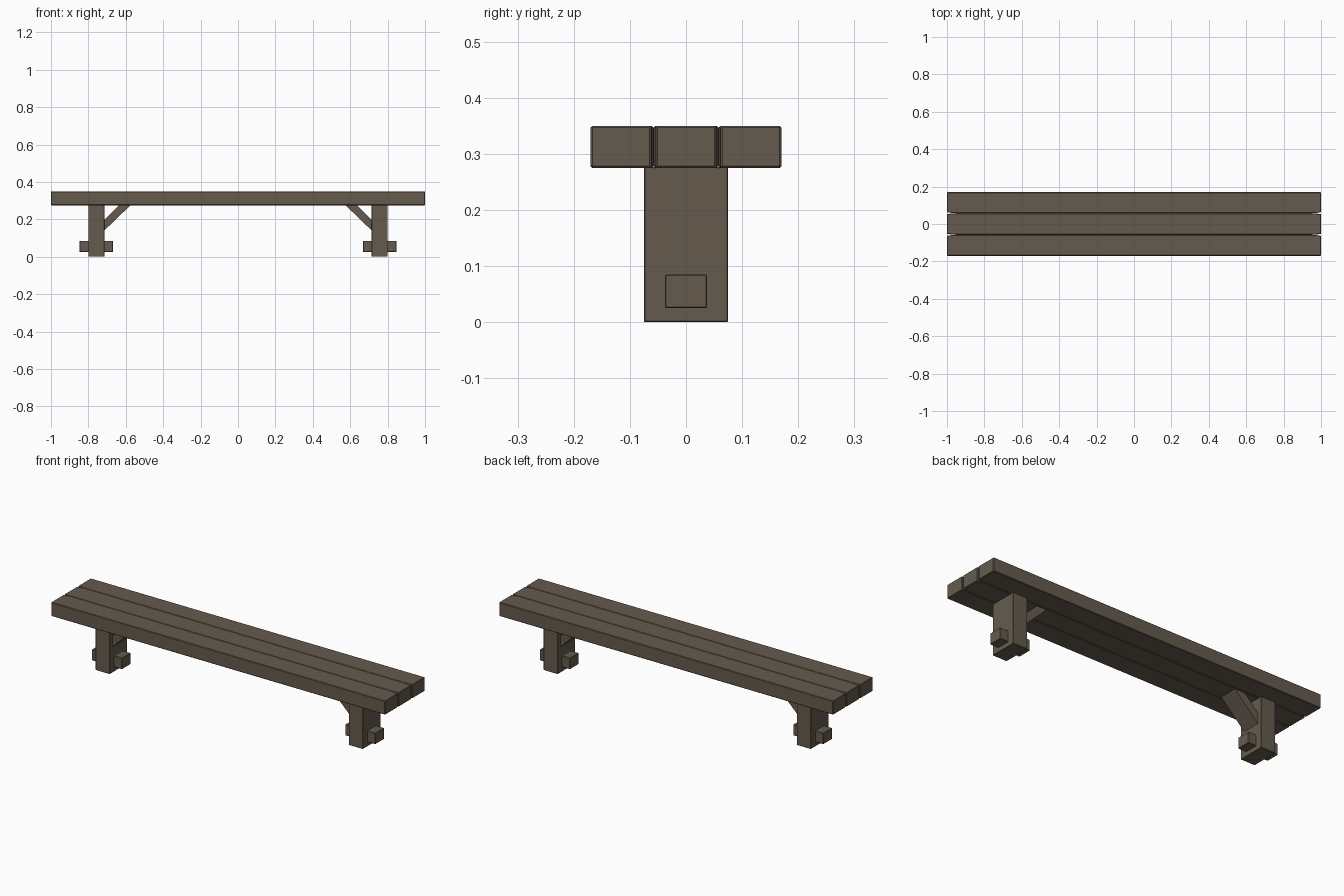
import bpy, bmesh
from mathutils import Matrix

if "Cube" in bpy.data.objects:
    bpy.data.objects.remove(bpy.data.objects["Cube"])

wood = bpy.data.materials.new("dark_wood")
wood.diffuse_color = (0.13, 0.105, 0.075, 1)
wood.use_nodes = True
wood.node_tree.nodes["Principled BSDF"].inputs["Base Color"].default_value = wood.diffuse_color


def prism(name, outline, axis, lo, hi, bevel=0.0):
    """Extrude an outline along z (outline is x,y) or y (outline is x,z)."""
    bm = bmesh.new()
    place = (lambda a, b: (a, b, lo)) if axis == "z" else (lambda a, b: (a, lo, b))
    face = bm.faces.new([bm.verts.new(place(a, b)) for a, b in outline])
    top = bmesh.ops.extrude_face_region(bm, geom=[face])
    verts = [v for v in top["geom"] if isinstance(v, bmesh.types.BMVert)]
    d = hi - lo
    bmesh.ops.translate(bm, verts=verts, vec=(0, 0, d) if axis == "z" else (0, d, 0))
    bmesh.ops.recalc_face_normals(bm, faces=bm.faces)
    mesh = bpy.data.meshes.new(name)
    bm.to_mesh(mesh)
    bm.free()
    mesh.materials.append(wood)
    ob = bpy.data.objects.new(name, mesh)
    bpy.context.collection.objects.link(ob)
    if bevel:
        mod = ob.modifiers.new("soft_edges", "BEVEL")
        mod.width = bevel
        mod.segments = 1
    return ob


def rect(a0, a1, b0, b1):
    return [(a0, b0), (a1, b0), (a1, b1), (a0, b1)]


def plank(name, y0, y1, cut0, cut1):
    """Seat plank whose ends narrow slightly beside a neighbouring plank."""
    t = 0.045
    outline = [(-1, y0 + cut0), (-1 + t, y0), (1 - t, y0), (1, y0 + cut0),
               (1, y1 - cut1), (1 - t, y1), (-1 + t, y1), (-1, y1 - cut1)]
    if not cut0:
        outline = [p for p in outline if p not in ((-1 + t, y0), (1 - t, y0))]
    if not cut1:
        outline = [p for p in outline if p not in ((-1 + t, y1), (1 - t, y1))]
    return prism(name, outline, "z", 0.275, 0.35, 0.003)


# Seat: three planks side by side
plank("front_plank", -0.17, -0.058, 0, 0.004)
plank("middle_plank", -0.0575, 0.0575, 0.004, 0.004)
plank("back_plank", 0.058, 0.17, 0.004, 0)

# Leg, through-peg and diagonal brace at each end
for side, s in (("left", -1), ("right", 1)):
    prism(side + "_leg", rect(s * 0.715, s * 0.80, 0.0, 0.277), "y", -0.075, 0.075, 0.002)
    prism(side + "_peg", rect(s * 0.668, s * 0.848, 0.025, 0.085), "y", -0.0375, 0.0375, 0.002)
    brace = [(s * 0.72, 0.135), (s * 0.572, 0.278), (s * 0.632, 0.278), (s * 0.72, 0.193)]
    prism(side + "_brace", brace, "y", -0.05, 0.05)
